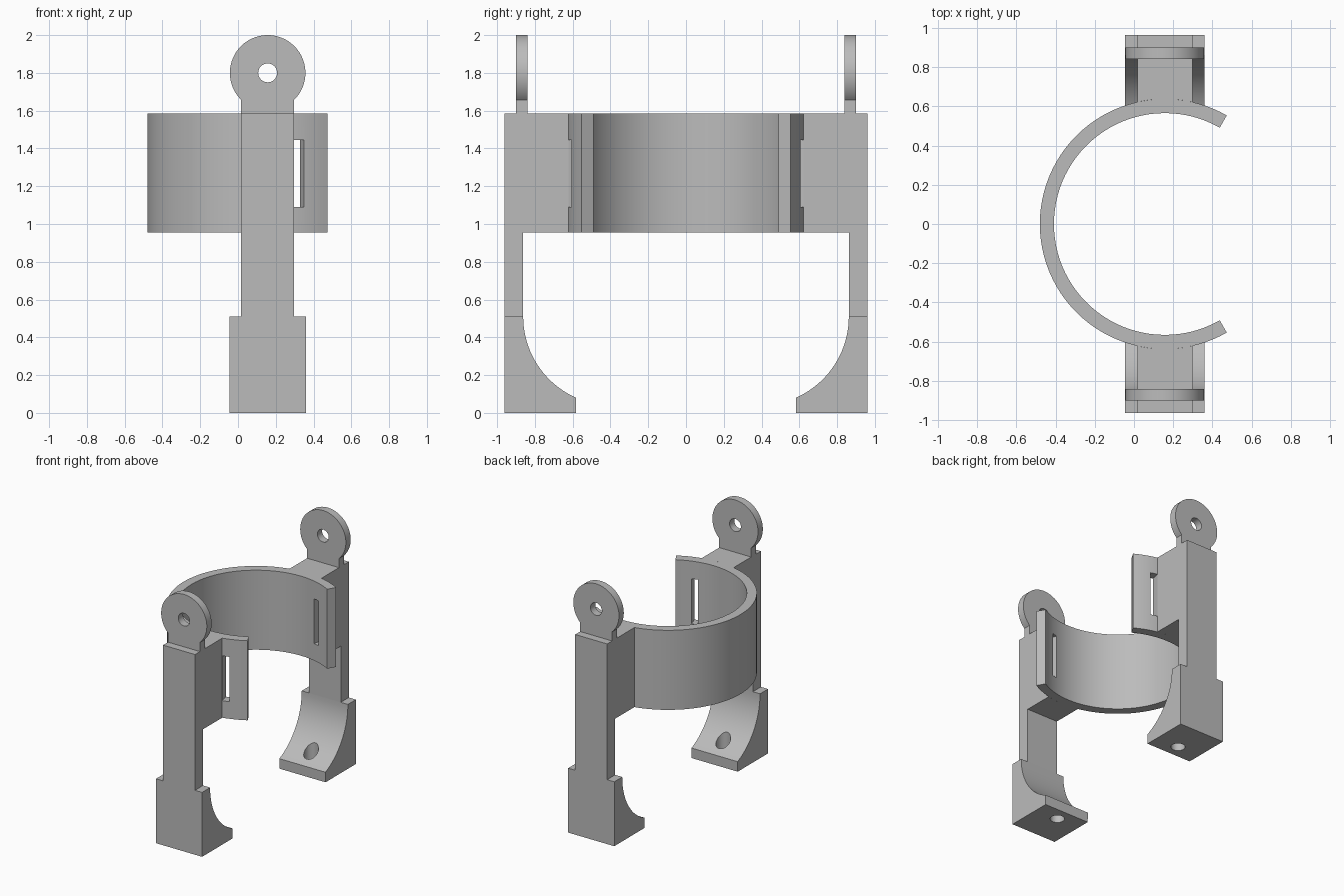
import bpy, bmesh
from math import sin, cos, acos, asin, radians, pi
from mathutils import Vector

cube = bpy.data.objects.get("Cube")
if cube:
    bpy.data.objects.remove(cube, do_unlink=True)

grey = bpy.data.materials.new("light grey plastic")
grey.use_nodes = True
grey.diffuse_color = (0.5, 0.5, 0.5, 1)
grey.node_tree.nodes["Principled BSDF"].inputs["Base Color"].default_value = (0.5, 0.5, 0.5, 1)

CX = 0.157                      # common centre line of ring, legs and lugs
R_IN, R_OUT = 0.565, 0.637      # ring
Z_LOW, Z_TOP = 0.955, 1.585     # ring and upper block height
HALF = 0.14                     # half width of the pillar
BACK = 0.962                    # outer face of the pillars


def prism(name, points, extrude):
    """Extrude a closed 3D outline along a vector."""
    bm = bmesh.new()
    face = bm.faces.new([bm.verts.new(p) for p in points])
    ext = bmesh.ops.extrude_face_region(bm, geom=[face])
    moved = [g for g in ext["geom"] if isinstance(g, bmesh.types.BMVert)]
    bmesh.ops.translate(bm, vec=Vector(extrude), verts=moved)
    bmesh.ops.recalc_face_normals(bm, faces=bm.faces[:])
    mesh = bpy.data.meshes.new(name)
    bm.to_mesh(mesh)
    bm.free()
    mesh.materials.append(grey)
    obj = bpy.data.objects.new(name, mesh)
    bpy.context.collection.objects.link(obj)
    return obj


def arc(radius, start, end, steps, cx=0.0, cy=0.0):
    return [(cx + radius * cos(start + (end - start) * i / steps),
             cy + radius * sin(start + (end - start) * i / steps)) for i in range(steps + 1)]


def cut(obj, cutter):
    """Subtract the cutter, bake the result and remove the cutter."""
    mod = obj.modifiers.new("cut", "BOOLEAN")
    mod.operation, mod.solver, mod.object = "DIFFERENCE", "EXACT", cutter
    deps = bpy.context.evaluated_depsgraph_get()
    mesh = bpy.data.meshes.new_from_object(obj.evaluated_get(deps))
    obj.modifiers.clear()
    obj.data = mesh
    bpy.data.objects.remove(cutter, do_unlink=True)


def smooth(obj):
    bpy.ops.object.select_all(action="DESELECT")
    obj.select_set(True)
    bpy.context.view_layer.objects.active = obj
    bpy.ops.object.shade_smooth_by_angle(angle=radians(25))


# Open ring
gap = radians(60.3)
outline = arc(R_OUT, gap, 2 * pi - gap, 64, CX) + arc(R_IN, 2 * pi - gap, gap, 64, CX)
ring = prism("open_ring", [(x, y, Z_LOW) for x, y in outline], (0, 0, Z_TOP - Z_LOW))

edge = acos(HALF / R_OUT)       # angle where the pillar side meets the ring

for s, side in ((-1, "front"), (1, "back")):
    # Strap slot beside the pillar
    a, b = radians(72.4), edge
    wedge = [(CX + r * cos(t), s * r * sin(t), 1.09)
             for r, t in ((0.5, a), (0.7, a), (0.7, b), (0.5, b))]
    cut(ring, prism("slot_cutter", wedge, (0, 0, 0.355)))

    # Upper block, fitted to the outside of the ring
    plan = arc(R_OUT, edge, pi - edge, 12, CX) + [(CX - HALF, BACK), (CX + HALF, BACK)]
    prism(side + "_upper_block", [(x, s * y, Z_LOW) for x, y in plan], (0, 0, Z_TOP - Z_LOW))

    # Slim pillar
    plan = [(CX - HALF, 0.862), (CX + HALF, 0.862), (CX + HALF, BACK), (CX - HALF, BACK)]
    prism(side + "_pillar", [(x, s * y, 0.51) for x, y in plan], (0, 0, Z_LOW - 0.51))

    # Foot with a concave inner side and a screw hole
    profile = [(BACK, 0), (0.583, 0)]
    profile += arc(0.47, -asin(0.43 / 0.47), 0, 20, 0.392, 0.51) + [(BACK, 0.51)]
    foot = prism(side + "_foot", [(CX - 0.202, s * y, z) for y, z in profile], (0.404, 0, 0))
    hole = arc(0.053, 0, 2 * pi, 32, CX, s * 0.69)[:-1]
    cut(foot, prism("hole_cutter", [(x, y, -0.1) for x, y in hole], (0, 0, 0.8)))
    smooth(foot)

    # Round lug with a neck and an eye
    neck = asin(HALF / 0.2)
    shape = arc(0.2, -pi / 2 + neck, 1.5 * pi - neck, 56, CX, 1.8)
    shape += [(CX - HALF, Z_TOP), (CX + HALF, Z_TOP)]
    lug = prism(side + "_lug", [(x, s * 0.84, z) for x, z in shape], (0, s * 0.06, 0))
    eye = arc(0.05, 0, 2 * pi, 32, CX, 1.8)[:-1]
    cut(lug, prism("eye_cutter", [(x, s * 0.7, z) for x, z in eye], (0, s * 0.4, 0)))
    smooth(lug)

smooth(ring)
